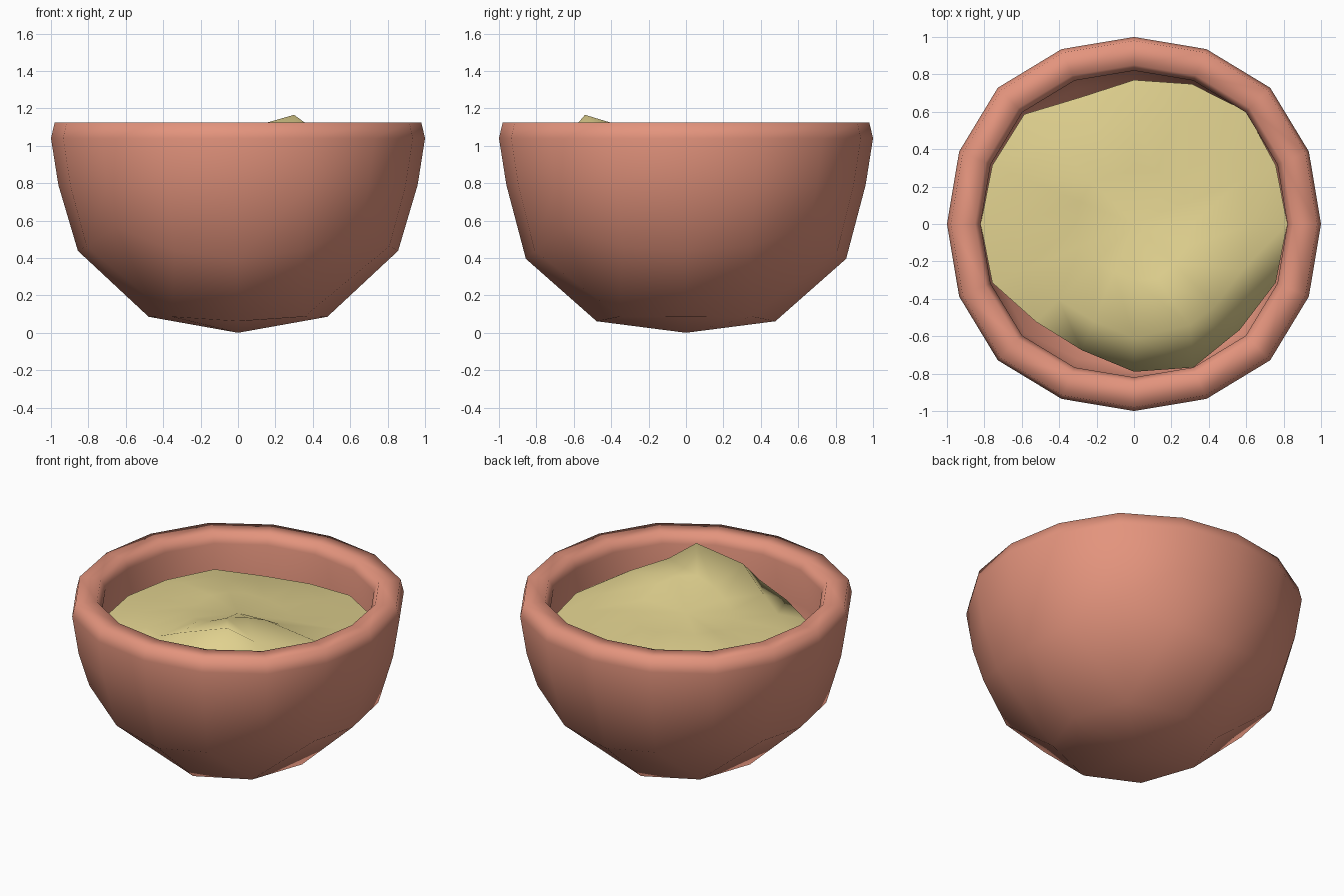
import bpy, bmesh, math, random
from mathutils import Vector

if "Cube" in bpy.data.objects:
    bpy.data.objects.remove(bpy.data.objects["Cube"])

random.seed(4)
N = 16
RIM_Z = 1.04
BULGE = (1.0, 1.012, 1.03, 1.012)   # the bowl is slightly squarish


def material(name, rgb):
    m = bpy.data.materials.new(name)
    m.diffuse_color = (*rgb, 1)
    m.use_nodes = True
    m.node_tree.nodes["Principled BSDF"].inputs["Base Color"].default_value = m.diffuse_color
    return m


def finish(name, bm, mat, angle):
    bmesh.ops.recalc_face_normals(bm, faces=bm.faces[:])
    me = bpy.data.meshes.new(name)
    bm.to_mesh(me)
    bm.free()
    me.materials.append(mat)
    ob = bpy.data.objects.new(name, me)
    bpy.context.collection.objects.link(ob)
    bpy.ops.object.select_all(action='DESELECT')
    ob.select_set(True)
    bpy.context.view_layer.objects.active = ob
    bpy.ops.object.shade_smooth_by_angle(angle=math.radians(angle))
    return ob


def ring(bm, r, z):
    return [bm.verts.new((r * BULGE[k % 4] * math.cos(k * math.tau / N),
                          r * BULGE[k % 4] * math.sin(k * math.tau / N), z))
            for k in range(N)]


def bridge(bm, a, b):
    for k in range(N):
        n = (k + 1) % N
        bm.faces.new((a[k], a[n], b[n], b[k]))


# Rounded-cube shell: a 4 x 4 bottom patch and one side row, returns the open upper loop
PERIMETER = ([(2, j) for j in (0, 1)] + [(i, 2) for i in (2, 1, 0, -1)] +
             [(-2, j) for j in (2, 1, 0, -1)] + [(i, -2) for i in (-2, -1, 0, 1)] +
             [(2, j) for j in (-2, -1)])


def shell(bm, sx, sz):
    def place(i, j, depth, k):
        step = 0.42 if 2 in (abs(i), abs(j)) else (0.27 if i and j else 0.36)
        c = [math.copysign(1 if abs(t) == 2 else step, t) if t else 0 for t in (i, j)]
        p = Vector((c[0], c[1], -depth)).normalized() * k
        z = RIM_Z * (1 + p.z * sz)
        if depth > 0.5:
            z += 0.025 * (abs(p.x) - abs(p.y))
        return bm.verts.new((p.x * sx, p.y * sx, z))

    g = {}
    for i in range(-2, 3):
        for j in range(-2, 3):
            corner = abs(i) == 2 and abs(j) == 2
            k = 1.03 if corner else 1.0 if i == j == 0 else 1.045
            g[i, j] = place(i, j, 0.70, k)
    for i in range(-2, 2):
        for j in range(-2, 2):
            bm.faces.new((g[i, j], g[i + 1, j], g[i + 1, j + 1], g[i, j + 1]))
    row = [place(i, j, 0.25 * max(1, math.hypot(i, j) / 2), 0.99 * BULGE[n % 4])
           for n, (i, j) in enumerate(PERIMETER)]
    bridge(bm, [g[p] for p in PERIMETER], row)
    return row


clay = material("terracotta", (0.77, 0.295, 0.205))
sand = material("sand", (0.75, 0.64, 0.275))

# Bowl: outer shell, rounded rim, inner shell
bm = bmesh.new()
loops = [shell(bm, 1.0, 1.0)]
loops += [ring(bm, r, z) for r, z in ((1.0, 1.04), (0.98, 1.125), (0.85, 1.125), (0.82, 1.06))]
loops.append(shell(bm, 0.89, 0.92))
for a, b in zip(loops, loops[1:]):
    bridge(bm, a, b)
finish("bowl", bm, clay, 180)

# Heaped contents: uneven outline, low dome and an off-centre peak
OUTLINE = [.82, .82, .85, .81, .77, .735, .83, .82, .82, .82, .74, .73, .79, .83, .80, .82]
PEAK = Vector((0.30, -0.54))


def height(x, y, f):
    d = (Vector((x, y)) - PEAK).length
    z = 0.88 + 0.10 * (1 - f * f) + 0.22 * max(0, 1 - d / 0.65)
    return min(z, 1.11) + random.uniform(-0.02, 0.02)


bm = bmesh.new()
centre = bm.verts.new((0, 0, height(0, 0, 0)))
rings = []
for f in (0.38, 0.77, 1.0):
    loop = []
    for k, r in enumerate(OUTLINE):
        a = k * math.tau / N
        x, y = f * r * math.cos(a), f * r * math.sin(a)
        z = height(x, y, f)
        if f == 1.0:
            z = min(z, 0.9)
        loop.append(bm.verts.new((x, y, z)))
    rings.append(loop)
rings[1][13].co = (PEAK.x, PEAK.y, 1.165)
rings[1][12].co.z = 1.08
rings[0][13].co.z = 1.09
rings.append([bm.verts.new((v.co.x * 0.97, v.co.y * 0.97, 0.6)) for v in rings[2]])
for k in range(N):
    bm.faces.new((centre, rings[0][k], rings[0][(k + 1) % N]))
for a, b in zip(rings, rings[1:]):
    bridge(bm, a, b)
finish("sand_heap", bm, sand, 60)
